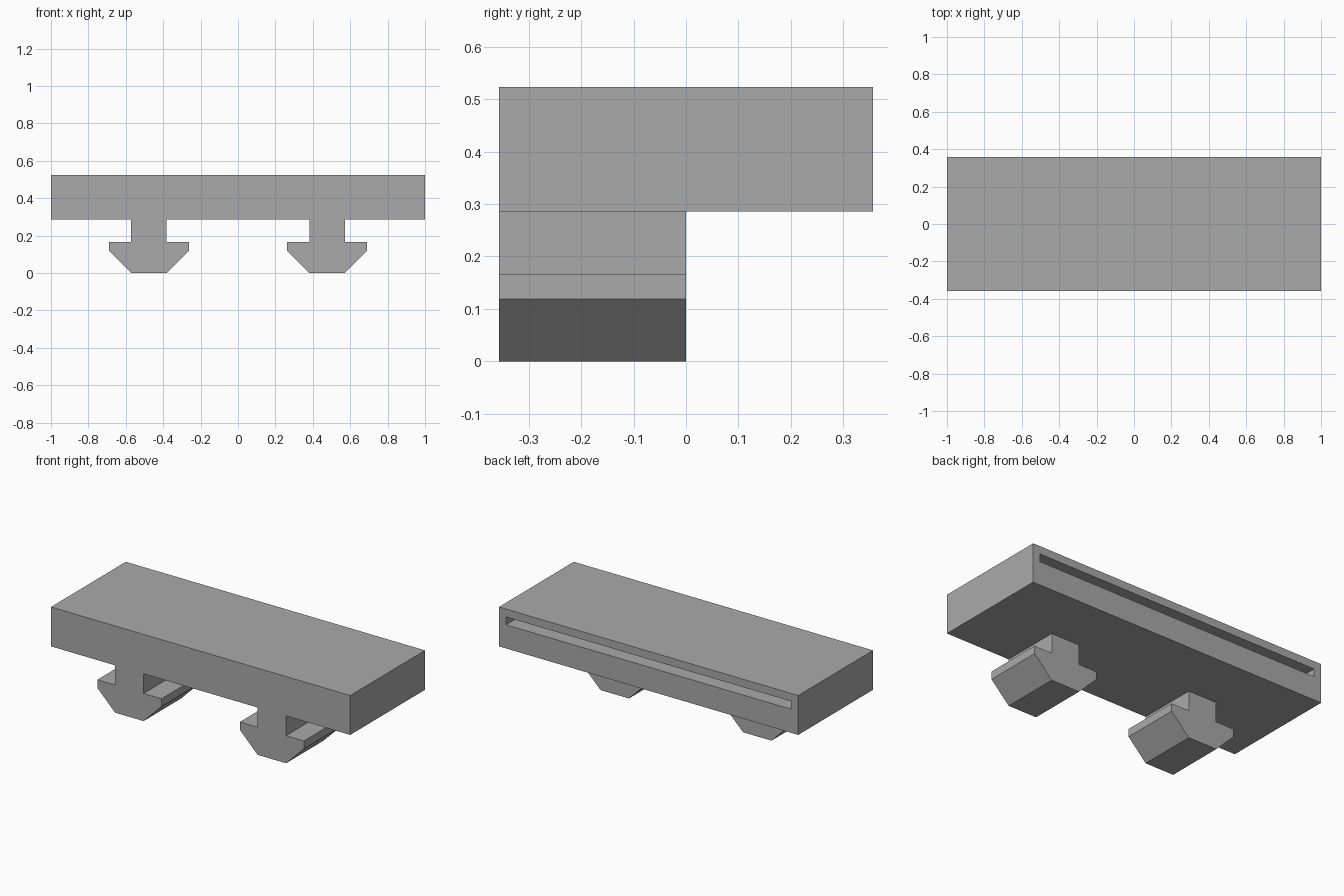
import bpy, bmesh

if "Cube" in bpy.data.objects:
    bpy.data.objects.remove(bpy.data.objects["Cube"])

U = 2 / 84                      # one design unit; the block is 84 x 30 x 10
grey = bpy.data.materials.new("grey plastic")
grey.diffuse_color = (0.4, 0.4, 0.4, 1)
grey.use_nodes = True
grey.node_tree.nodes["Principled BSDF"].inputs["Base Color"].default_value = grey.diffuse_color


def extrude_profile(name, profile, y0, y1):
    """Solid from an (x, z) outline swept along y, in design units."""
    bm = bmesh.new()
    face = bm.faces.new([bm.verts.new((x * U, y0 * U, z * U)) for x, z in profile])
    swept = bmesh.ops.extrude_face_region(bm, geom=[face])["geom"]
    moved = [v for v in swept if isinstance(v, bmesh.types.BMVert)]
    bmesh.ops.translate(bm, verts=moved, vec=(0, (y1 - y0) * U, 0))
    bmesh.ops.recalc_face_normals(bm, faces=bm.faces)
    mesh = bpy.data.meshes.new(name)
    bm.to_mesh(mesh)
    bm.free()
    mesh.materials.append(grey)
    obj = bpy.data.objects.new(name, mesh)
    bpy.context.collection.objects.link(obj)
    return obj


def rectangle(half_width, z0, z1):
    return [(-half_width, z0), (half_width, z0), (half_width, z1), (-half_width, z1)]


def combine(target, helper, operation):
    mod = target.modifiers.new(helper.name, 'BOOLEAN')
    mod.operation = operation
    mod.solver = 'EXACT'
    mod.object = helper
    helper.hide_render = True
    helper.hide_set(True)


# Main block
block = extrude_profile("block", rectangle(42, 12, 22), -15, 15)

# T-shaped feet under the front half, fused to the block
half = [(4, 0), (9, 5), (9, 7), (4, 7), (4, 12)]
outline = half + [(-x, z) for x, z in reversed(half)]
for side, cx in (("left", -20), ("right", 20)):
    foot = extrude_profile(side + "_foot", [(cx + x, z) for x, z in outline], -15, 0)
    combine(block, foot, 'UNION')

# Long pocket opening through the back face
slot = extrude_profile("slot_cutter", rectangle(40, 18, 20), -13, 16)
combine(block, slot, 'DIFFERENCE')
